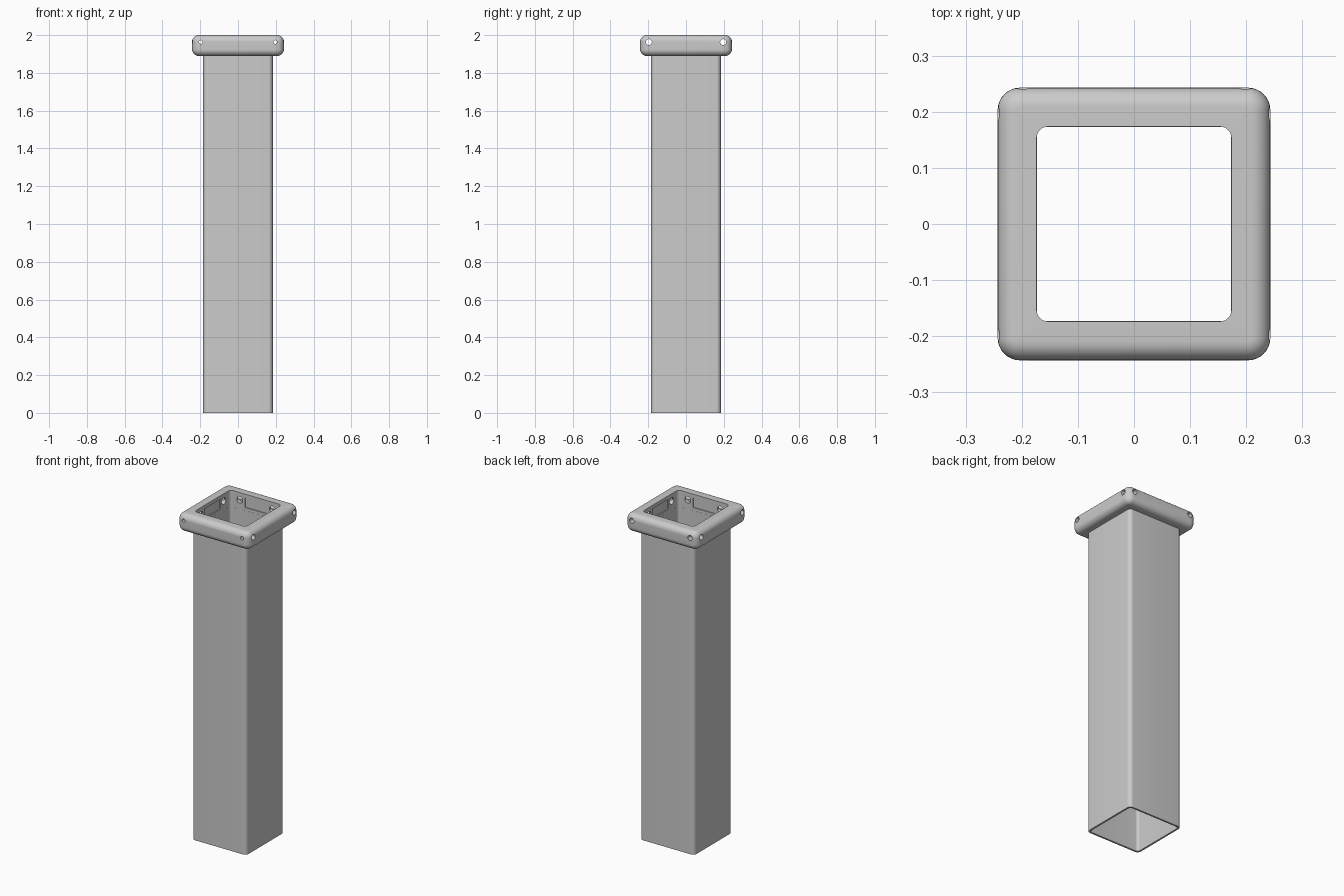
import bpy, bmesh, math
from mathutils import Matrix

if "Cube" in bpy.data.objects:
    bpy.data.objects.remove(bpy.data.objects["Cube"])


def rounded_square(half, radius, z, n=8):
    pts = []
    for k in range(4):
        mid = math.pi / 4 + k * math.pi / 2
        c = half - radius
        cx, cy = math.copysign(c, math.cos(mid)), math.copysign(c, math.sin(mid))
        for i in range(n + 1):
            a = k * math.pi / 2 + i / n * math.pi / 2
            pts.append((cx + radius * math.cos(a), cy + radius * math.sin(a), z))
    return pts


def ring_loft(name, sections):
    """Closed frame from rounded-square sections (half, radius, z)."""
    bm = bmesh.new()
    loops = [[bm.verts.new(p) for p in rounded_square(*s)] for s in sections]
    for j, a in enumerate(loops):
        b = loops[(j + 1) % len(loops)]
        for i in range(len(a)):
            k = (i + 1) % len(a)
            bm.faces.new((a[i], a[k], b[k], b[i]))
    bmesh.ops.recalc_face_normals(bm, faces=bm.faces)
    return make_object(name, bm)


def make_object(name, bm):
    me = bpy.data.meshes.new(name)
    bm.to_mesh(me)
    bm.free()
    ob = bpy.data.objects.new(name, me)
    bpy.context.collection.objects.link(ob)
    return ob


def cut(target, build):
    """Subtract a temporary cutter whose geometry is added by build(bm)."""
    bm = bmesh.new()
    build(bm)
    cutter = make_object("cutter", bm)
    cutter.hide_render = True
    mod = target.modifiers.new("cut", 'BOOLEAN')
    mod.operation, mod.solver, mod.object = 'DIFFERENCE', 'EXACT', cutter
    bpy.context.view_layer.objects.active = target
    bpy.ops.object.modifier_apply(modifier=mod.name)
    bpy.data.objects.remove(cutter)


def cylinder(bm, r, depth, loc, rot):
    bmesh.ops.create_cone(bm, cap_ends=True, segments=24, radius1=r, radius2=r,
                          depth=depth, matrix=Matrix.Translation(loc) @ rot)


# Hollow square post
post = ring_loft("post", [(0.184, 0.024, 0.0), (0.184, 0.024, 1.9),
                          (0.173, 0.016, 1.9), (0.173, 0.016, 0.0)])

# Rounded collar around the top
E, HALF, CORNER, BOT, TOP = 0.034, 0.243, 0.04, 1.89, 2.0
sections = []
for zc, start in ((BOT + E, -90), (TOP - E, 0)):
    for i in range(9):
        a = math.radians(start + i * 90 / 8)
        inset = E * (1 - math.cos(a))
        sections.append((HALF - inset, CORNER - inset, zc + E * math.sin(a)))
sections += [(0.1735, 0.02, TOP), (0.1735, 0.02, BOT)]
collar = ring_loft("collar", sections)

# Corner holes: wide through the sides and back, narrow at the front
ALONG_X = Matrix.Rotation(math.pi / 2, 4, 'Y')
ALONG_Y = Matrix.Rotation(math.pi / 2, 4, 'X')
HZ = 1.963
for s in (-0.197, 0.197):
    cut(collar, lambda bm: cylinder(bm, 0.016, 0.6, (0, s, HZ), ALONG_X))
    cut(collar, lambda bm: cylinder(bm, 0.0155, 0.45, (s, 0.075, HZ), ALONG_Y))
    cut(collar, lambda bm: cylinder(bm, 0.010, 0.3, (s, -0.2, HZ), ALONG_Y))

# Round openings and a shallow pocket on each inner wall
for k in range(4):
    turn = Matrix.Rotation(k * math.pi / 2, 4, 'Z')
    for x in (-0.11, 0.11):
        cut(collar, lambda bm: cylinder(bm, 0.02, 0.05, turn @ Matrix.Translation((x, 0.172, 1.955)).translation,
                                        turn @ ALONG_Y))
    cut(collar, lambda bm: bmesh.ops.create_cube(
        bm, size=1, matrix=turn @ Matrix.Translation((0, 0.169, 1.948)) @ Matrix.Diagonal((0.15, 0.02, 0.06, 1))))

# Smooth shading with sharp edges kept
for ob in (post, collar):
    bpy.ops.object.select_all(action='DESELECT')
    ob.select_set(True)
    bpy.context.view_layer.objects.active = ob
    bpy.ops.object.shade_smooth_by_angle(angle=math.radians(35))
